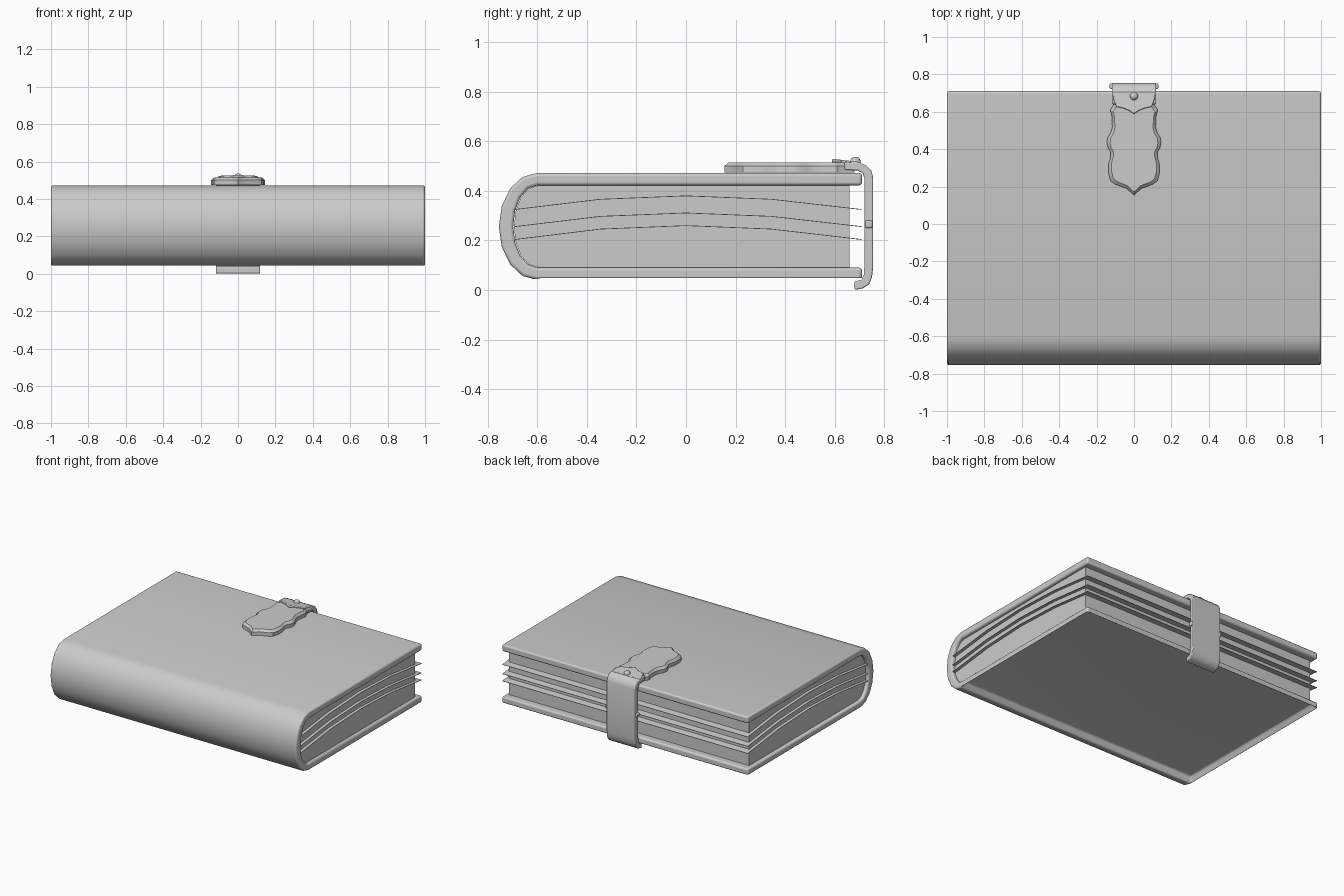
import bpy, bmesh, math

if "Cube" in bpy.data.objects:
    bpy.data.objects.remove(bpy.data.objects["Cube"])


def prism(name, points, to_3d, lo, hi, bevel=0.0, segments=2, limit=50):
    """Extrude a closed 2D outline between lo and hi, with bevelled edges."""
    bm = bmesh.new()
    a = [bm.verts.new(to_3d(p, lo)) for p in points]
    b = [bm.verts.new(to_3d(p, hi)) for p in points]
    bm.faces.new(a)
    bm.faces.new(b)
    n = len(points)
    for i in range(n):
        j = (i + 1) % n
        bm.faces.new((a[i], a[j], b[j], b[i]))
    bmesh.ops.recalc_face_normals(bm, faces=bm.faces)
    return finish(name, bm, bevel, segments, limit)


def finish(name, bm, bevel=0.0, segments=2, limit=50):
    mesh = bpy.data.meshes.new(name)
    bm.to_mesh(mesh)
    bm.free()
    ob = bpy.data.objects.new(name, mesh)
    bpy.context.collection.objects.link(ob)
    if bevel:
        m = ob.modifiers.new("bevel", 'BEVEL')
        m.width, m.segments = bevel, segments
        m.limit_method, m.angle_limit = 'ANGLE', math.radians(limit)
    bpy.ops.object.select_all(action='DESELECT')
    ob.select_set(True)
    bpy.context.view_layer.objects.active = ob
    bpy.ops.object.shade_smooth_by_angle(angle=math.radians(35))
    return ob


MID = 0.256              # height of the spine centre


def side(p, x):          # outline in YZ, extruded along x
    return (x, p[0], p[1])


def plate_point(p, z):   # outline in XY, narrowing above the plate rim
    s = 1 - max(0, z - 0.5) * 8
    return (p[0] * s, 0.43 + (p[1] - 0.43) * (1 - (1 - s) * 0.5), z)


def sloped(p, z):        # outline in XY, rising towards -y
    return (p[0], p[1], z + (0.70 - p[1]) * 0.12)


def arc(ry, rz, n=8):    # spine curve, top to bottom
    return [(-0.6 - ry * math.sin(math.pi * i / n),
             MID + rz * math.cos(math.pi * i / n)) for i in range(n + 1)]


def mirrored(half):      # right half outline, first and last point on x = 0
    return half + [(-x, y) for x, y in reversed(half[1:-1])]


# Cover: two boards and a rounded spine
cover = [(0.71, 0.472)] + arc(0.155, 0.216) + [(0.71, 0.04), (0.71, 0.09)]
cover += arc(0.097, 0.166)[::-1] + [(0.71, 0.422)]
book_cover = prism("cover", cover, side, -1, 1, 0.012, 3, 60)

# Recessed underside: only a rim of the bottom board stands proud
bm = bmesh.new()
bm.from_mesh(book_cover.data)
under = [f for f in bm.faces if f.normal.z < -0.99 and f.calc_center_median().z < 0.06]
bmesh.ops.inset_individual(bm, faces=under, thickness=0.026)
for v in under[0].verts:
    v.co.z = 0.087
bm.to_mesh(book_cover.data)
bm.free()

# Page block
block = [(0.66, 0.421)] + arc(0.094, 0.165) + [(0.66, 0.091)]
prism("page_block", block, side, -0.975, 0.975)

# Loose sheets bulging out of the page block
bulge = [(-0.69, 0), (-0.345, 0.75), (0, 1), (0.345, 0.75), (0.708, 0)]
for k, (z_edge, z_mid) in enumerate([(0.326, 0.381), (0.257, 0.312), (0.205, 0.261)]):
    curve = [(y, z_edge + (z_mid - z_edge) * t) for y, t in bulge]
    outline = curve + [(y, z - 0.003) for y, z in reversed(curve)]
    prism(f"loose_sheet_{k + 1}", outline, side, -0.997, 0.997)

# Clasp strap wrapping the fore edge
strap = [(0.68, 0.0), (0.715, 0.007), (0.738, 0.022), (0.75, 0.05), (0.755, 0.09),
         (0.755, 0.455), (0.747, 0.482), (0.728, 0.502), (0.7, 0.513), (0.64, 0.516),
         (0.64, 0.484), (0.69, 0.482), (0.712, 0.472), (0.72, 0.45),
         (0.72, 0.1), (0.717, 0.06), (0.708, 0.041), (0.68, 0.034)]
prism("clasp_strap", strap, side, -0.118, 0.118, 0.005, 2, 60)

# Small hinge lugs on the strap sides
lug = [(0.722, 0.25), (0.752, 0.25), (0.752, 0.28), (0.722, 0.28)]
prism("clasp_hinge", lug, side, -0.13, 0.13, 0.006)

# Scalloped plate lying on the cover: rim and chamfered top
scallop = mirrored([
    (0, 0.68), (0.105, 0.68), (0.11, 0.635), (0.127, 0.61), (0.118, 0.575),
    (0.116, 0.52), (0.124, 0.49), (0.142, 0.46), (0.145, 0.43), (0.138, 0.405),
    (0.126, 0.385), (0.126, 0.355), (0.136, 0.32), (0.136, 0.27), (0.125, 0.23),
    (0.1, 0.212), (0.04, 0.19), (0, 0.155)])
prism("clasp_plate_rim", scallop, plate_point, 0.474, 0.5)
prism("clasp_plate_top", scallop, plate_point, 0.5, 0.515)

# Pointed tab and rivet joining strap and plate
tab = [(0, 0.705), (0.114, 0.705), (0.108, 0.66), (0.094, 0.627), (0.055, 0.618),
       (0.025, 0.605), (0, 0.588)]
prism("clasp_tab", mirrored(tab), sloped, 0.5, 0.516, 0.005, 2, 60)

bm = bmesh.new()
bmesh.ops.create_uvsphere(bm, u_segments=16, v_segments=10, radius=0.022)
bmesh.ops.translate(bm, verts=bm.verts, vec=(0, 0.683, 0.515))
finish("clasp_rivet", bm)
